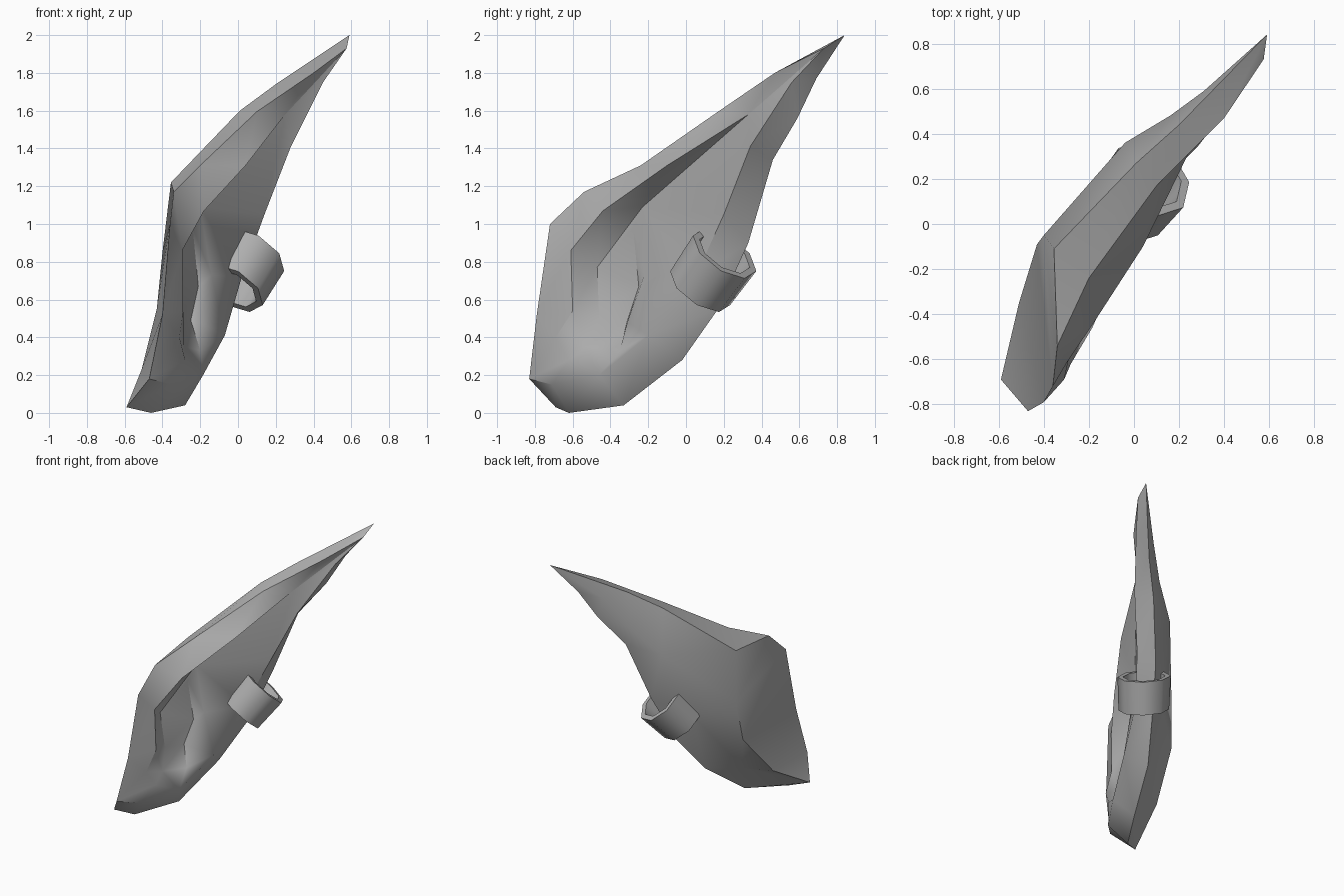
import bpy, bmesh, math
from mathutils import Vector

if "Cube" in bpy.data.objects:
    bpy.data.objects.remove(bpy.data.objects["Cube"])

grey = bpy.data.materials.new("plain grey")
grey.diffuse_color = (0.43, 0.43, 0.43, 1)
grey.use_nodes = True
grey.node_tree.nodes["Principled BSDF"].inputs["Base Color"].default_value = grey.diffuse_color


def finish(name, bm, angle):
    bmesh.ops.recalc_face_normals(bm, faces=bm.faces)
    mesh = bpy.data.meshes.new(name)
    bm.to_mesh(mesh)
    bm.free()
    mesh.materials.append(grey)
    ob = bpy.data.objects.new(name, mesh)
    bpy.context.collection.objects.link(ob)
    bpy.ops.object.select_all(action='DESELECT')
    ob.select_set(True)
    bpy.context.view_layer.objects.active = ob
    bpy.ops.object.shade_smooth_by_angle(angle=math.radians(angle))


def bridge(bm, vert, a, b):
    """Fill between two edge lines, always taking the shorter diagonal."""
    i = j = 0
    while i < len(a) - 1 or j < len(b) - 1:
        da = (Vector(a[i + 1]) - Vector(b[j])).length if i < len(a) - 1 else 9
        db = (Vector(a[i]) - Vector(b[j + 1])).length if j < len(b) - 1 else 9
        if da < db:
            tri = (a[i], a[i + 1], b[j])
            i += 1
        else:
            tri = (a[i], b[j + 1], b[j])
            j += 1
        if len(set(tri)) == 3:
            vs = [vert(p) for p in tri]
            if not bm.faces.get(vs):
                bm.faces.new(vs)


# Ear: edge lines running from the pointed tip down to the lobe
tip, low_tip = (.59, .84, 2.0), (.575, .73, 1.93)
lobe, lobe_back = (-.47, -.83, .18), (-.59, -.69, .03)
top_front = [low_tip, (.40, .47, 1.80), (.10, .17, 1.595), (-.20, -.24, 1.31), (-.34, -.54, 1.17)]
root_front = [(-.36, -.72, 1.0), (-.40, -.79, .52), lobe]
top_back = [tip, (.20, .44, 1.74), (.01, .27, 1.60), (-.355, -.11, 1.22)]
root_back = [(-.40, -.05, .85), (-.43, -.09, .55), (-.51, -.35, .23), lobe_back]
edge_front = [low_tip, (.45, .56, 1.75), (.28, .34, 1.41), (.14, .20, 1.05), (.02, .05, .72),
              (-.07, -.20, .41), (-.185, -.46, .20), (-.35, -.71, .15), lobe]
edge_back = [tip, (.45, .69, 1.77), (.35, .59, 1.56), (.20, .46, 1.34), (.07, .33, .90),
             (-.03, .17, .55), (-.15, -.02, .28), (-.28, -.33, .04), (-.46, -.62, 0), lobe_back]
bulge_top = [tip, (.31, .59, 1.72), (.16, .48, 1.49), (-.04, .36, 1.28)]
bulge_low = [bulge_top[-1], (-.15, .13, .75), (-.35, -.20, .27), lobe_back]
# Folds of the hollow: overhanging lip, deep wall foot, floor edge, step up to the inner face
fold_top, fold_end = (.25, .33, 1.58), (-.28, -.62, .28)
deep_top = (-.20, -.23, 1.09)
lip = [fold_top, (.04, -.10, 1.31), (-.18, -.44, 1.07), (-.295, -.61, .86),
       (-.29, -.60, .54), (-.31, -.69, .40), fold_end]
wall = [fold_top, deep_top, (-.345, -.47, .77), (-.31, -.46, .50), (-.285, -.53, .35), fold_end]
floor = [deep_top, (-.24, -.28, .98), (-.21, -.25, .67), (-.25, -.31, .49), wall[4]]
step = [deep_top, (-.14, -.22, .73), (-.205, -.31, .48), (-.20, -.35, .33), wall[4]]

bm = bmesh.new()
cache = {}


def vert(p):
    if p not in cache:
        cache[p] = bm.verts.new(p)
    return cache[p]


bridge(bm, vert, top_front, top_back)                                   # upper rim
bridge(bm, vert, edge_front, edge_back)                                 # rear rim
bridge(bm, vert, top_front + root_front, [low_tip] + lip + [lobe])      # outer fold
bridge(bm, vert, lip, wall)                                             # hollow wall
bridge(bm, vert, wall[1:5], floor)                                      # hollow floor
bridge(bm, vert, floor, step)                                           # step up
bridge(bm, vert, [low_tip, fold_top] + step + [fold_end, lobe], edge_front)   # inner face
bridge(bm, vert, top_back + root_back[:1], bulge_top)                   # back
bridge(bm, vert, root_back, bulge_low)
bridge(bm, vert, bulge_top + bulge_low[1:], edge_back)
bridge(bm, vert, top_front[-1:] + root_front + [lobe_back], top_back[-1:] + root_back)  # root

# Crisp creases along the folds
for line in (lip[:6], wall[1:4], floor[1:4]):
    for p, q in zip(line, line[1:]):
        edge = bm.edges.get((vert(p), vert(q)))
        if edge:
            edge.smooth = False
finish("ear", bm, 40)

# Cuff: eight sided band wrapped round the rear rim
axis = Vector((.105, .13, .185))
side = Vector((.735, -.676, 0))
down = Vector((.12, .13, .19)).normalized().cross(side)
upper = Vector((.075, .205, .845))
bm = bmesh.new()
rings = []
for radius, t in ((.195, 0), (.185, -1), (.145, -1), (.155, 0)):
    rings.append([bm.verts.new(upper + axis * t + radius * (
        side * math.cos(k * math.pi / 4) + down * math.sin(k * math.pi / 4))) for k in range(8)])
for r in range(4):
    a, b = rings[r], rings[(r + 1) % 4]
    for k in range(8):
        n = (k + 1) % 8
        bm.faces.new((a[k], a[n], b[n], b[k]))
finish("ear_cuff", bm, 50)
